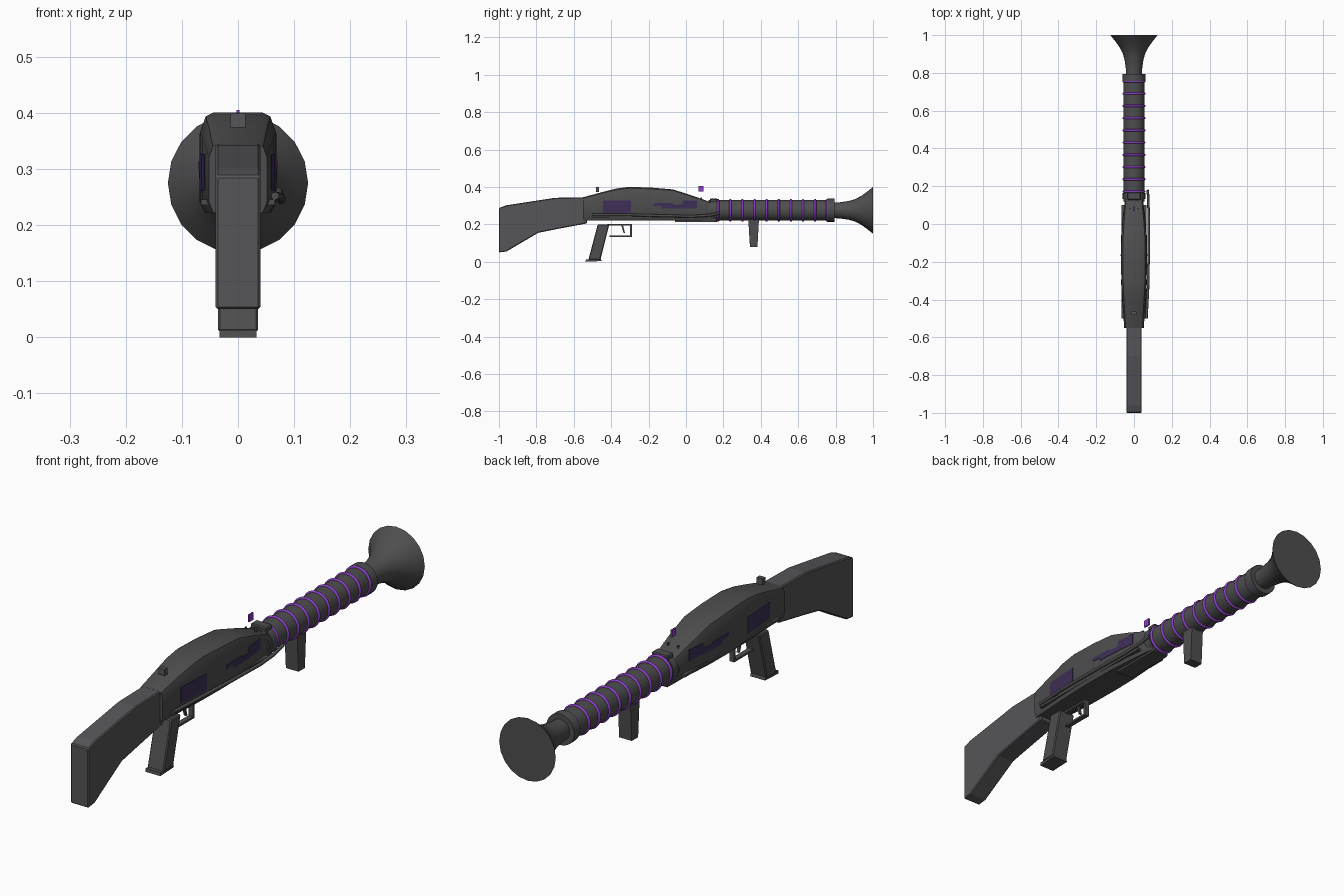
import bpy, bmesh, math
from mathutils import Vector

if "Cube" in bpy.data.objects:
    bpy.data.objects.remove(bpy.data.objects["Cube"])


def material(name, rgb):
    m = bpy.data.materials.new(name)
    m.diffuse_color = (*rgb, 1)
    m.use_nodes = True
    m.node_tree.nodes["Principled BSDF"].inputs["Base Color"].default_value = m.diffuse_color
    return m


GREY = material("body grey", (0.076, 0.076, 0.079))
STOCK = material("stock grey", (0.092, 0.090, 0.096))
PURPLE = material("bright purple", (0.26, 0.05, 0.56))
PANEL = material("dark purple", (0.048, 0.028, 0.095))
AXIS_Z = 0.275


def make(name, bm, mat, smooth=False):
    bmesh.ops.recalc_face_normals(bm, faces=bm.faces)
    me = bpy.data.meshes.new(name)
    bm.to_mesh(me)
    bm.free()
    me.materials.append(mat)
    ob = bpy.data.objects.new(name, me)
    bpy.context.collection.objects.link(ob)
    if smooth:
        bpy.ops.object.select_all(action='DESELECT')
        ob.select_set(True)
        bpy.context.view_layer.objects.active = ob
        bpy.ops.object.shade_smooth_by_angle(angle=math.radians(40))
    return ob


def loft(name, rings, mat, smooth=False, closed=False):
    """Skin a list of equal-length point rings; cap the ends unless closed."""
    bm = bmesh.new()
    vs = [[bm.verts.new(p) for p in r] for r in rings]
    n = len(vs[0])
    for i in range(len(vs) if closed else len(vs) - 1):
        a, b = vs[i], vs[(i + 1) % len(vs)]
        for k in range(n):
            bm.faces.new((a[k], a[(k + 1) % n], b[(k + 1) % n], b[k]))
    if not closed:
        bm.faces.new(vs[0])
        bm.faces.new(vs[-1])
    return make(name, bm, mat, smooth)


def extrude(name, profile, half, mat, bevel=0.0, x=0.0):
    """Extrude a (y, z) side profile across x."""
    ob = loft(name, [[(x + s * half, y, z) for y, z in profile] for s in (-1, 1)], mat)
    if bevel:
        b = ob.modifiers.new("bevel", 'BEVEL')
        b.width, b.segments, b.limit_method = bevel, 1, 'ANGLE'
        b.angle_limit = math.radians(40)
    return ob


def box(name, y0, y1, z0, z1, half, mat, bevel=0.0, x=0.0):
    return extrude(name, [(y0, z0), (y1, z0), (y1, z1), (y0, z1)], half, mat, bevel, x)


def lathe(name, profile, sides, mat, closed=False):
    """Turn a (y, radius) profile around the barrel axis."""
    rings = [[(r * math.cos(2 * math.pi * k / sides), y,
               AXIS_Z + r * math.sin(2 * math.pi * k / sides)) for k in range(sides)]
             for y, r in profile]
    return loft(name, rings, mat, True, closed)


def rod(name, points, radius, mat, sides=10):
    """Sweep a small round section along a path."""
    pts = [Vector(p) for p in points]
    rings = []
    for i, p in enumerate(pts):
        t = (pts[min(i + 1, len(pts) - 1)] - pts[max(i - 1, 0)]).normalized()
        u = t.cross(Vector((1, 0, 0))).normalized()
        v = t.cross(u)
        rings.append([p + radius * (u * math.cos(2 * math.pi * k / sides)
                                    + v * math.sin(2 * math.pi * k / sides)) for k in range(sides)])
    return loft(name, rings, mat, True)


# Shoulder stock
extrude("stock", [(-1, 0.05), (-0.96, 0.055), (-0.79, 0.155), (-0.69, 0.175), (-0.53, 0.205),
                  (-0.53, 0.345), (-0.70, 0.342), (-0.96, 0.302), (-1, 0.288)], 0.04, STOCK, 0.004)

# Receiver: stations of (y, top height, half width)
STATIONS = [(-0.55, 0.345, 0.052), (-0.42, 0.38, 0.060), (-0.37, 0.392, 0.064),
            (-0.30, 0.401, 0.067), (-0.18, 0.396, 0.069), (-0.07, 0.387, 0.067),
            (0.03, 0.355, 0.059), (0.12, 0.323, 0.049), (0.16, 0.305, 0.042)]
BASE = 0.222


def side_width(y):
    for (a, _, wa), (b, _, wb) in zip(STATIONS, STATIONS[1:]):
        if y <= b:
            return wa + (wb - wa) * (y - a) / (b - a)
    return STATIONS[-1][2]


rings = []
for y, top, w in STATIONS:
    h = top - BASE
    half = [(0.85 * w, BASE), (w, BASE + 0.02), (w, BASE + 0.8 * h),
            (0.86 * w, BASE + 0.96 * h), (0.65 * w, top)]
    rings.append([(x, y, z) for x, z in half] + [(-x, y, z) for x, z in reversed(half)])
loft("receiver", rings, GREY, True)

# Thin ledge along the lower receiver and the keel under it
box("lower_ledge", -0.50, 0.10, 0.236, 0.246, 0.066, GREY)
box("keel", -0.06, 0.15, 0.214, 0.235, 0.036, GREY)

# Coloured side panels that follow the receiver walls
PANELS = [("rear_panel", -0.445, -0.295, 0.262, 0.327),
          ("front_panel", -0.13, 0.06, 0.284, 0.306),
          ("front_panel_step", -0.02, 0.06, 0.306, 0.328),
          ("front_panel_tab", -0.17, -0.07, 0.298, 0.313)]
for name, y0, y1, z0, z1 in PANELS:
    cuts = [y0] + [s[0] for s in STATIONS if y0 < s[0] < y1] + [y1]
    for side, label in ((-1, "left"), (1, "right")):
        rings = []
        for y in cuts:
            a, b = side * (side_width(y) - 0.002), side * (side_width(y) + 0.0015)
            rings.append([(a, y, z0), (b, y, z0), (b, y, z1), (a, y, z1)])
        loft(f"{label}_{name}", rings, PANEL, True)

# Barrel, front collar and coil rings
lathe("barrel", [(0.12, 0.055), (0.79, 0.055)], 32, GREY)
lathe("front_collar", [(0.757, 0.062), (0.793, 0.062)], 20, GREY)
for i in range(10):
    yc = 0.172 + 0.0648 * i
    lathe(f"coil_ring_{i + 1}",
          [(yc + 0.006 * math.cos(t * math.pi / 6), 0.055 + 0.006 * math.sin(t * math.pi / 6))
           for t in range(12)], 32, PURPLE, True)

# Flared muzzle with a closed mouth
lathe("muzzle_bell", [(0.78, 0.041), (0.82, 0.043), (0.87, 0.050), (0.905, 0.060),
                      (0.94, 0.079), (0.97, 0.101), (1.0, 0.125)], 20, GREY)

# Clamp between receiver and barrel, with pins on the receiver nose
box("barrel_clamp", 0.128, 0.168, 0.212, 0.338, 0.036, GREY, 0.004)
lathe("rear_collar", [(0.132, 0.060), (0.164, 0.060)], 20, GREY)
for s in (-1, 1):
    box("nose_pin", 0.077, 0.085, 0.31, 0.345, 0.003, GREY, 0, s * 0.022)

# Sights
box("rear_sight", -0.482, -0.464, 0.374, 0.400, 0.013, STOCK)
box("front_sight", 0.066, 0.094, 0.376, 0.405, 0.003, PURPLE)

# Front grip, tapering downwards
extrude("front_grip", [(0.342, 0.08), (0.382, 0.08), (0.390, 0.225), (0.333, 0.225)],
        0.028, GREY)

# Pistol grip and its foot
extrude("pistol_grip", [(-0.522, 0.01), (-0.458, 0.01), (-0.41, 0.20), (-0.472, 0.20)],
        0.036, GREY, 0.004)
extrude("grip_foot", [(-0.537, 0), (-0.452, 0.004), (-0.455, 0.016), (-0.535, 0.013)],
        0.033, GREY)

# Trigger guard and trigger
box("guard_top", -0.42, -0.29, 0.194, 0.202, 0.010, GREY)
box("guard_bottom", -0.41, -0.29, 0.132, 0.140, 0.010, GREY)
box("guard_front", -0.299, -0.29, 0.135, 0.20, 0.010, GREY)
extrude("trigger", [(-0.334, 0.155), (-0.326, 0.155), (-0.338, 0.20), (-0.348, 0.20)], 0.005, GREY)

# Bowed rod along the right side
rod("side_rod", [(0.066, -0.50, 0.252), (0.074, -0.35, 0.252), (0.078, -0.15, 0.247),
                 (0.078, 0.03, 0.243), (0.076, 0.12, 0.248), (0.073, 0.18, 0.260)], 0.007, GREY)
